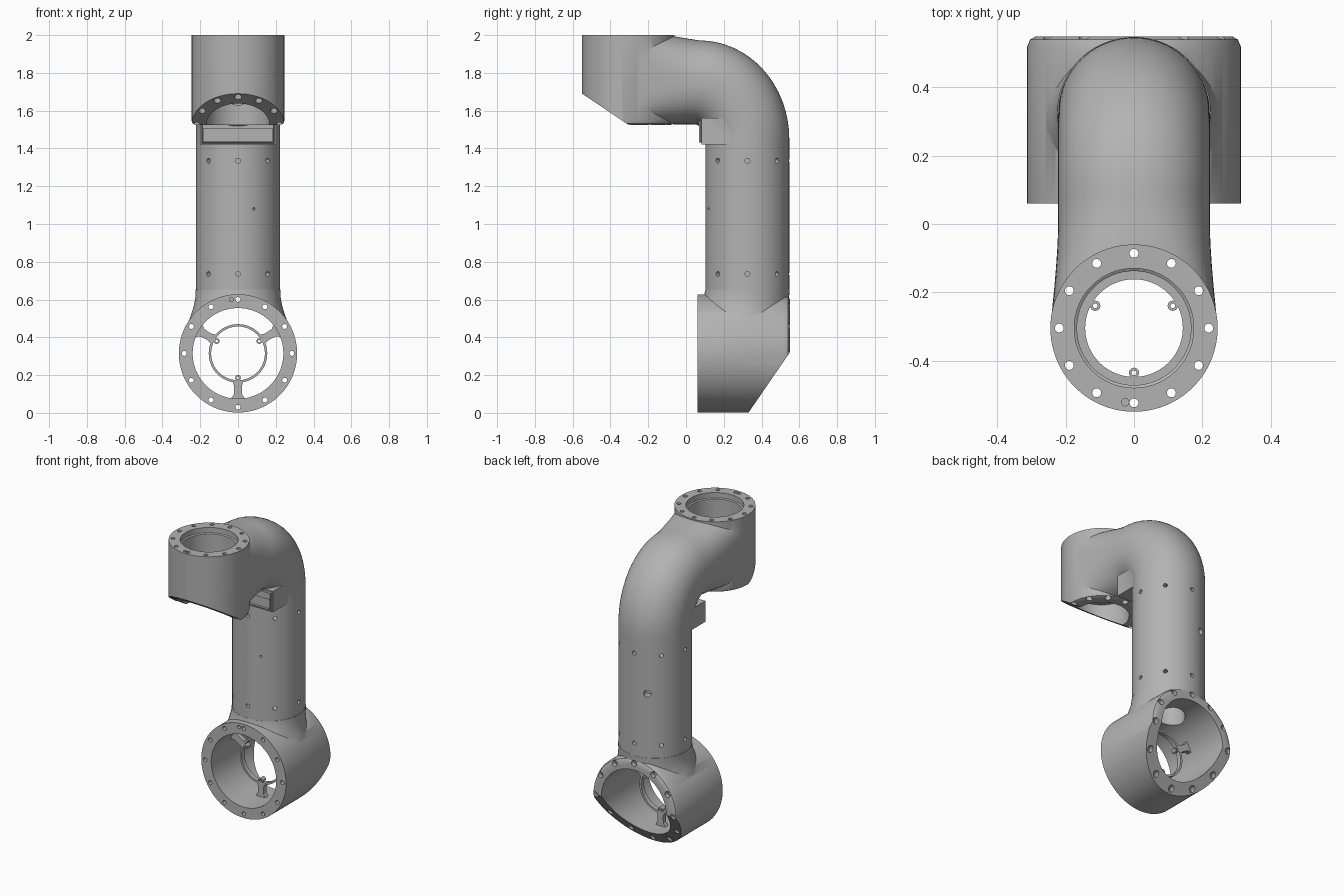
import bpy, bmesh
from math import sin, cos, pi, radians, copysign
from mathutils import Vector, Matrix

if "Cube" in bpy.data.objects:
    bpy.data.objects.remove(bpy.data.objects["Cube"])

grey = bpy.data.materials.new("light grey")
grey.use_nodes = True
grey.diffuse_color = (0.45, 0.45, 0.45, 1)
grey.node_tree.nodes["Principled BSDF"].inputs["Base Color"].default_value = (0.45, 0.45, 0.45, 1)

ALONG_Z = Matrix.Identity(3)
ALONG_Y = Matrix(((1, 0, 0), (0, 0, 1), (0, 1, 0)))
LOW = Vector((0, 0, 0.315))      # lower joint axis, along y
TOP = Vector((0, -0.305, 0))     # upper joint axis, along z
TUBE = Vector((0, 0.325, 0))     # tube axis, along z


def skin(bm, rings, closed=False):
    """Bridge rings of points; cap the ends, or wrap round when closed."""
    vs = [[bm.verts.new(p) for p in ring] for ring in rings]
    n = len(vs[0])
    pairs = list(zip(vs, vs[1:])) + ([(vs[-1], vs[0])] if closed else [])
    for a, b in pairs:
        for i in range(n):
            j = (i + 1) % n
            bm.faces.new((a[i], a[j], b[j], b[i]))
    if not closed:
        bm.faces.new(vs[0])
        bm.faces.new(vs[-1])


def lathe(bm, profile, origin, axis=ALONG_Z, n=96, closed=False):
    """Revolve (radius, height) pairs about an axis."""
    skin(bm, [[origin + axis @ Vector((r * cos(2 * pi * i / n), r * sin(2 * pi * i / n), h))
               for i in range(n)] for r, h in profile], closed)


def prism(bm, yz, half):
    """Extrude a side outline across x."""
    skin(bm, [[Vector((x, y, z)) for y, z in yz] for x in (-half, half)])


def finish(bm, name):
    bmesh.ops.recalc_face_normals(bm, faces=bm.faces)
    me = bpy.data.meshes.new(name)
    bm.to_mesh(me)
    bm.free()
    me.materials.append(grey)
    ob = bpy.data.objects.new(name, me)
    bpy.context.collection.objects.link(ob)
    return ob


def make(name, builder, *args, **kw):
    bm = bmesh.new()
    builder(bm, *args, **kw)
    return finish(bm, name)


def combine(ob, other, op="DIFFERENCE"):
    """Apply a boolean and remove the helper."""
    other.hide_render = True
    mod = ob.modifiers.new("boolean", "BOOLEAN")
    mod.operation, mod.object, mod.solver = op, other, "EXACT"
    bpy.context.view_layer.objects.active = ob
    bpy.ops.object.modifier_apply(modifier=mod.name)
    bpy.data.objects.remove(other)


def smooth(ob):
    bpy.ops.object.select_all(action="DESELECT")
    ob.select_set(True)
    bpy.context.view_layer.objects.active = ob
    bpy.ops.object.shade_smooth_by_angle(angle=radians(30))


def bolt_circle(bm, origin, axis, radius, start, end, surface, outward):
    """Twelve through holes, widened where they meet the sloping rim."""
    for k in range(12):
        a = k * pi / 6
        p = origin + axis @ Vector((radius * cos(a), radius * sin(a), 0))
        step = surface(p) - 0.03 * outward
        lathe(bm, [(0.013, start), (0.013, step), (0.019, step), (0.019, end)], p, axis, 20)


def bracket(name, origin, axis, inner, outer, h, spoke_end=0):
    """Thin ring with three screw bosses and optional spokes."""
    bm = bmesh.new()
    lathe(bm, [(inner, h), (outer, h), (outer, h + 0.03), (inner, h + 0.03)],
          origin, axis, closed=True)
    for k in range(3):
        a = radians(30 + 120 * k)
        out, side = Vector((cos(a), sin(a), 0)), Vector((-sin(a), cos(a), 0))
        lathe(bm, [(0.007, h - 0.004), (0.015, h - 0.004), (0.015, h + 0.034), (0.007, h + 0.034)],
              origin + axis @ (out * (inner - 0.012)), axis, 20, True)
        if spoke_end:
            def section(r, w):
                return [origin + axis @ (out * r + side * s * w + Vector((0, 0, z)))
                        for s, z in ((-1, h), (1, h), (1, h + 0.03), (-1, h + 0.03))]
            skin(bm, [section(outer - 0.005, 0.028), section(outer + 0.02, 0.02),
                      section(spoke_end - 0.025, 0.022), section(spoke_end, 0.04)])
    smooth(finish(bm, name))


# Lower joint: housing with a flared neck
lower = make("lower_joint", lathe, [(0.313, 0.06), (0.313, 0.52), (0.304, 0.541), (0.288, 0.55)],
             LOW, ALONG_Y, 128)


def oval(z, cy, hx, hy, n=96):
    return [Vector((hx * cos(2 * pi * i / n), cy + hy * sin(2 * pi * i / n), z)) for i in range(n)]


neck = [oval(0.652, 0.325, 0.225, 0.223), oval(0.61, 0.32, 0.226, 0.226),
        oval(0.57, 0.31, 0.233, 0.235), oval(0.53, 0.308, 0.245, 0.238),
        oval(0.5, 0.306, 0.256, 0.238), oval(0.45, 0.306, 0.27, 0.238)]
combine(lower, make("neck", skin, neck), "UNION")
combine(lower, make("slope_cutter", prism, [(0.11, -0.32), (0.77, 0.64), (1, -0.32)], 0.5))
combine(lower, make("bore_cutter", lathe, [(0.24, 0), (0.24, 0.7)], LOW, ALONG_Y))
combine(lower, make("passage_cutter", lathe, [(0.1, 0.45), (0.1, 0.7)], TUBE))

bm = bmesh.new()
bolt_circle(bm, LOW, ALONG_Y, 0.285, 0, 0.7, lambda p: min(0.55, 0.33 + p.z * 0.6875), 1)
lathe(bm, [(0.011, 0), (0.011, 0.09)], Vector((-0.035, 0, 0.6)), ALONG_Y, 16)
combine(lower, finish(bm, "bolt_cutter"))
smooth(lower)
bracket("lower_bracket", LOW, ALONG_Y, 0.142, 0.155, 0.24, 0.243)

# Straight tube with screw holes near both ends
tube = make("tube", lathe, [(0.1, 0.65), (0.222, 0.65), (0.222, 1.42), (0.1, 1.42)],
            TUBE, closed=True)
bm = bmesh.new()


def radial_hole(angle, z, r):
    c, s = cos(radians(angle)), sin(radians(angle))
    axis = Matrix(((0, -s, c), (0, c, s), (1, 0, 0)))
    lathe(bm, [(r, 0.17), (r, 0.26)], TUBE + Vector((0, 0, z)), axis, 20)


for z in (0.735, 1.335):
    for k in range(8):
        radial_hole(45 * k, z, 0.013)
radial_hole(112.5, 1.08, 0.023)
radial_hole(292.5, 1.08, 0.007)
combine(tube, finish(bm, "screw_cutter"))
smooth(tube)


# Elbow: oval sections between the inner and outer bend, squaring up at the joint
def bend_section(p, q, half, power=2, n=96):
    p, q = Vector((0, *p)), Vector((0, *q))
    ring = []
    for i in range(n):
        c, s = cos(2 * pi * i / n), sin(2 * pi * i / n)
        c, s = (copysign(abs(v) ** (2 / power), v) for v in (c, s))
        ring.append((p + q) / 2 + (q - p) / 2 * s + Vector((half * c, 0, 0)))
    return ring


sections = [bend_section((0.103, 1.42), (0.547, 1.42), 0.222)]
for k in range(17):
    c, s = cos(pi / 2 * k / 16), sin(pi / 2 * k / 16)
    sections.append(bend_section((0.04 + 0.063 * c, 1.45 + 0.078 * s),
                                 (0.07 + 0.477 * c, 1.45 + 0.522 * s), 0.222, 2 + 0.2 * s))
for y, top, half, power in ((0, 1.983, 0.222, 2.35), (-0.06, 1.993, 0.224, 2.6),
                            (-0.12, 1.997, 0.228, 3), (-0.18, 1.998, 0.233, 3.7),
                            (-0.24, 1.998, 0.239, 5), (-0.3, 1.998, 0.243, 7)):
    sections.append(bend_section((y, 1.528), (y, top), half, power))

# Upper joint with elbow and the block under the bend
upper = make("upper_joint_and_elbow", lathe,
             [(0.225, 1.525), (0.239, 1.531), (0.245, 1.545), (0.245, 2)], TOP, n=128)
combine(upper, make("elbow", skin, sections), "UNION")
bm = bmesh.new()
prism(bm, [(0.07, 1.42), (0.3, 1.42), (0.3, 1.56), (0.07, 1.56)], 0.2)
front = [e for e in bm.edges if all(v.co.y < 0.1 for v in e.verts)]
bmesh.ops.bevel(bm, geom=front, offset=0.012, segments=3, affect="EDGES")
combine(upper, finish(bm, "block"), "UNION")
combine(upper, make("pocket_cutter", prism,
                    [(0, 1.437), (0.085, 1.437), (0.085, 1.505), (0, 1.505)], 0.183))
combine(upper, make("slope_cutter", prism, [(-0.795, 1.855), (-0.06, 1.36), (-0.8, 1.3)], 0.5))
combine(upper, make("bore_cutter", lathe,
                    [(0.167, 1.3), (0.167, 1.96), (0.175, 1.965), (0.175, 2.1)], TOP))
combine(upper, make("passage_cutter", lathe, [(0.11, -0.3), (0.11, 0.325)],
                    Vector((0, 0, 1.74)), ALONG_Y))
combine(upper, make("passage_cutter", lathe, [(0.1, 1.3), (0.1, 1.74)], TUBE))

bm = bmesh.new()
bolt_circle(bm, TOP, ALONG_Z, 0.219, 2.1, 1.3,
            lambda p: max(1.525, 1.525 + (-0.305 - p.y) * 0.673), -1)
lathe(bm, [(0.011, 1.97), (0.011, 2.1)], Vector((-0.026, -0.522, 0)), ALONG_Z, 16)
combine(upper, finish(bm, "bolt_cutter"))
smooth(upper)
bracket("upper_bracket", TOP, ALONG_Z, 0.143, 0.17, 1.7)
